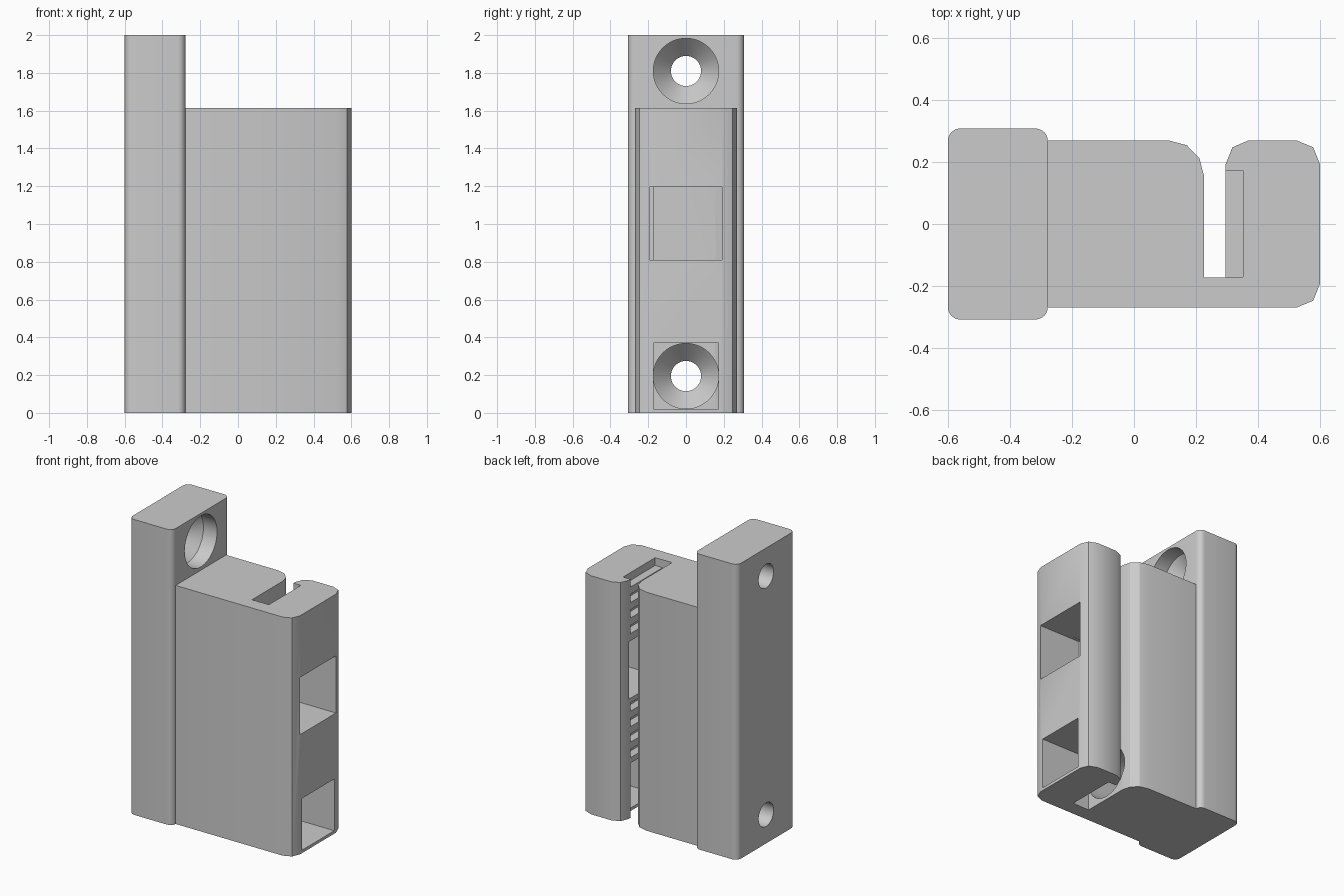
import bpy, bmesh, math
from mathutils import Matrix, Vector

cube = bpy.data.objects.get("Cube")
if cube:
    bpy.data.objects.remove(cube, do_unlink=True)

grey = bpy.data.materials.new("plain grey")
grey.use_nodes = True
grey.diffuse_color = (0.6, 0.6, 0.6, 1)
grey.node_tree.nodes["Principled BSDF"].inputs["Base Color"].default_value = (0.6, 0.6, 0.6, 1)


def finish(name, bm):
    bmesh.ops.recalc_face_normals(bm, faces=bm.faces)
    mesh = bpy.data.meshes.new(name)
    bm.to_mesh(mesh)
    bm.free()
    obj = bpy.data.objects.new(name, mesh)
    obj.data.materials.append(grey)
    bpy.context.collection.objects.link(obj)
    return obj


def extrude_outline(name, points, height):
    bm = bmesh.new()
    face = bm.faces.new([bm.verts.new((x, y, 0)) for x, y in points])
    up = bmesh.ops.extrude_face_region(bm, geom=[face])["geom"]
    verts = [g for g in up if isinstance(g, bmesh.types.BMVert)]
    bmesh.ops.translate(bm, verts=verts, vec=(0, 0, height))
    return finish(name, bm)


def box(name, low, high):
    low, high = Vector(low), Vector(high)
    bm = bmesh.new()
    bmesh.ops.create_cube(bm, size=1, matrix=Matrix.Translation((low + high) / 2)
                          @ Matrix.Diagonal((high - low).to_4d()))
    return finish(name, bm)


def bore(name, profile, z, sides=48):
    """Solid turned around an axis along x, from (x, radius) pairs."""
    bm = bmesh.new()
    rings = []
    for x, r in profile:
        rings.append([bm.verts.new((x, r * math.cos(a), z + r * math.sin(a)))
                      for a in (math.tau * i / sides for i in range(sides))])
    for a, b in zip(rings, rings[1:]):
        for i in range(sides):
            j = (i + 1) % sides
            bm.faces.new((a[i], a[j], b[j], b[i]))
    bm.faces.new(rings[0])
    bm.faces.new(rings[-1])
    return finish(name, bm)


def activate(obj):
    bpy.ops.object.select_all(action='DESELECT')
    obj.select_set(True)
    bpy.context.view_layer.objects.active = obj


def cut(obj, cutter):
    activate(obj)
    mod = obj.modifiers.new("cut", 'BOOLEAN')
    mod.operation = 'DIFFERENCE'
    mod.solver = 'EXACT'
    mod.object = cutter
    bpy.ops.object.modifier_apply(modifier=mod.name)
    bpy.data.objects.remove(cutter, do_unlink=True)


# Mounting plate with rounded upright edges
R, X0, X1, Y = 0.04, -0.6, -0.278, 0.308
outline = []
corners = [(X1 - R, Y - R), (X0 + R, Y - R), (X0 + R, R - Y), (X1 - R, R - Y)]
for q, (cx, cy) in enumerate(corners):
    for i in range(7):
        a = (q + i / 6) * math.pi / 2
        outline.append((cx + R * math.cos(a), cy + R * math.sin(a)))
plate = extrude_outline("mounting_plate", outline, 2.0)

# Clamp body with a slot open to the back
H = 1.615
body = extrude_outline("clamp_body", [
    (X1, -0.27), (0.523, -0.27), (0.578, -0.247), (0.6, -0.192),
    (0.6, 0.192), (0.578, 0.247), (0.523, 0.27), (0.37, 0.27),
    (0.317, 0.247), (0.295, 0.192), (0.295, -0.172), (0.225, -0.172),
    (0.225, 0.157), (0.211, 0.212), (0.17, 0.254), (0.11, 0.27), (X1, 0.27)], H)

# Countersunk screw holes through the plate
for z in (0.195, 1.81):
    cut(plate, bore("screw_cutter", [(-0.7, 0.08), (-0.48, 0.08), (-0.38, 0.173),
                                     (-0.2, 0.173)], z))

# Screwdriver tunnel through the body
cut(body, bore("tunnel_cutter", [(-0.35, 0.173), (0.26, 0.173)], 0.195))

# Toothed grip on the inner face of the outer arm
for k in range(16):
    z = 1.59 - 0.105 * k
    cut(body, box("tooth_cutter", (0.28, -0.171, z - 0.028), (0.351, 0.172, z + 0.028)))

# Windows through the outer arm
cut(body, box("middle_window_cutter", (0.285, -0.193, 0.81), (0.7, 0.191, 1.197)))
cut(body, box("lower_window_cutter", (0.285, -0.171, 0.02), (0.7, 0.173, 0.37)))

for part in (plate, body):
    activate(part)
    bpy.ops.object.shade_smooth_by_angle(angle=math.radians(30))
